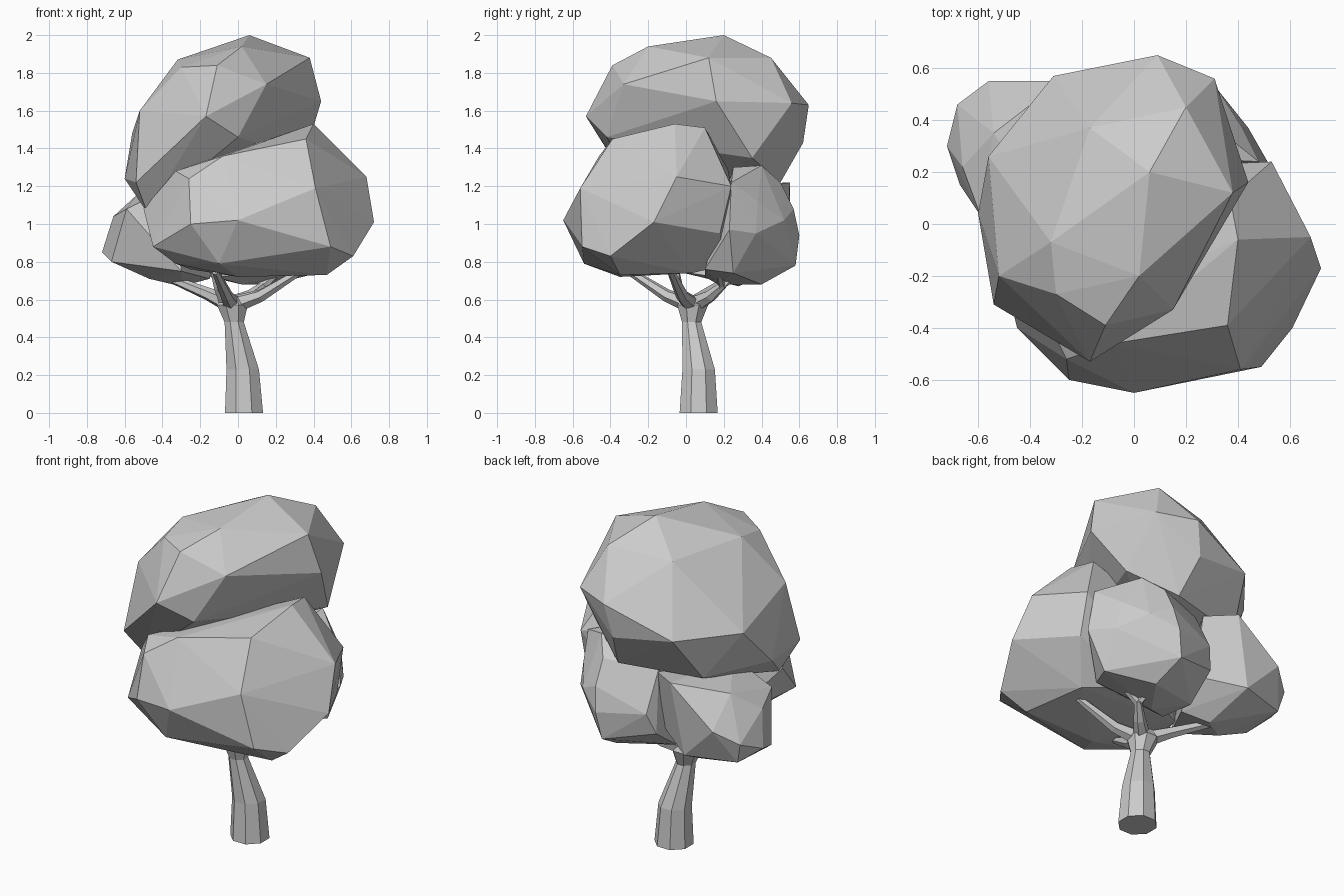
import bpy, bmesh, math
from mathutils import Vector


def finish(name, bm):
    bmesh.ops.recalc_face_normals(bm, faces=bm.faces)
    me = bpy.data.meshes.new(name)
    bm.to_mesh(me)
    bm.free()
    ob = bpy.data.objects.new(name, me)
    bpy.context.collection.objects.link(ob)
    return ob


def foliage(name, points):
    """Faceted leaf mass: the convex hull of its corner points."""
    bm = bmesh.new()
    vs = [bm.verts.new(p) for p in points]
    bmesh.ops.convex_hull(bm, input=vs)
    loose = [v for v in bm.verts if not v.link_faces]
    bmesh.ops.delete(bm, geom=loose, context='VERTS')
    return finish(name, bm)


def limb(name, path, radii, sides, level=False):
    """Tapered tube along a path; level=True keeps rings horizontal."""
    bm = bmesh.new()
    pts = [Vector(p) for p in path]
    rings = []
    for i, p in enumerate(pts):
        d = pts[min(i + 1, len(pts) - 1)] - pts[max(i - 1, 0)]
        q = Vector((0, 0, 1)).rotation_difference(Vector((0, 0, 1)) if level else d)
        ring = []
        for k in range(sides):
            a = 2 * math.pi * (k + 0.5) / sides
            ring.append(bm.verts.new(p + q @ Vector((math.cos(a), math.sin(a), 0)) * radii[i]))
        rings.append(ring)
    for a, b in zip(rings, rings[1:]):
        for k in range(sides):
            n = (k + 1) % sides
            bm.faces.new((a[k], a[n], b[n], b[k]))
    bm.faces.new(rings[0])
    bm.faces.new(rings[-1])
    return finish(name, bm)


# Trunk with a flared crotch
limb("trunk", [(.032, .067, 0), (.025, .067, .23), (-.02, .03, .48), (-.03, .035, .57), (-.03, .04, .615)],
     [.109, .093, .055, .088, .06], 8, level=True)

# Branches spreading from the crotch into the crown
hub = (-.03, .035, .57)
for name, path in {
    "branch_left": [hub, (-.16, .11, .63), (-.38, .24, .72)],
    "branch_right": [hub, (.12, -.02, .62), (.33, -.08, .75)],
    "branch_front": [hub, (-.06, -.1, .62), (-.12, -.3, .75)],
    "branch_back": [hub, (.07, .13, .62), (.14, .2, .68)],
}.items():
    limb(name, path, [.05, .034, .02], 6)
limb("twig_back", [(.13, .19, .67), (.1, .28, .75)], [.02, .014], 5)
limb("twig_right", [(.13, .19, .67), (.25, .17, .77)], [.02, .014], 5)
limb("twig_front", [(-.07, -.02, .6), (-.1, -.04, .66), (-.13, -.06, .78)], [.035, .027, .02], 5)

# Upper crown
foliage("upper_crown", [
    (.06, .2, 2), (.02, -.2, 1.94), (-.11, -.39, 1.84), (-.3, -.27, 1.83), (-.32, -.07, 1.87),
    (-.17, .37, 1.85), (.2, .45, 1.88), (.38, .12, 1.88), (.44, .16, 1.65), (.15, -.33, 1.74),
    (-.17, -.53, 1.57), (0, -.42, 1.46), (-.52, -.2, 1.6), (-.54, -.31, 1.22), (-.6, .04, 1.24),
    (-.48, -.2, 1.06), (-.56, .26, 1.48), (-.31, .57, 1.48), (.09, .65, 1.63), (.31, .56, 1.64),
    (.05, .62, 1.43), (.1, .5, 1.22), (-.38, .38, 1.21), (.35, .35, 1.35)])

# Lower front crown
foliage("front_crown", [
    (.4, -.06, 1.53), (.37, .1, 1.51), (.36, -.39, 1.45), (-.08, -.46, 1.36), (-.26, -.52, 1.24),
    (.41, -.56, 1.19), (.68, -.05, 1.25), (.72, -.17, 1.01), (.61, -.4, .83), (.49, -.55, .88),
    (0, -.65, 1.02), (-.25, -.6, 1), (-.45, -.4, .88), (-.1, -.54, .79), (-.33, -.35, .79),
    (0, -.35, .72), (.47, -.35, .73), (.4, .03, .74), (.53, .18, .95), (.53, .24, 1.2),
    (.1, .22, 1.3), (-.33, -.38, 1.28), (-.5, -.2, 1.08), (-.25, .05, .76), (.1, .2, .78)])

# Side crown, back left
foliage("left_crown", [
    (-.72, .3, .85), (-.68, .46, .92), (-.66, .22, 1.04), (-.56, .55, 1), (-.54, .35, 1.15),
    (-.67, .15, .8), (-.65, .44, .8), (-.59, .03, 1.08), (-.47, .15, .71), (-.3, .28, .67),
    (-.15, .22, .71), (-.36, .53, .8), (-.28, .55, 1.22), (-.3, -.05, .75), (-.35, .05, 1.2),
    (-.12, .44, 1.2), (-.12, .38, .85)])

# Side crown, back right
foliage("back_crown", [
    (.52, .23, .97), (.3, .25, 1.3), (.28, .4, 1.31), (.2, .5, 1.22), (.2, .57, 1.08),
    (.18, .6, .94), (.15, .58, .78), (.18, .4, .68), (.02, .17, .68), (.42, .25, .74),
    (-.1, .52, .97), (-.15, .3, .72), (-.14, .48, .85), (-.1, .4, 1.2), (.44, .37, .95),
    (.48, .24, 1.22), (.35, .1, .76), (-.12, .1, .72), (.41, .38, 1.12), (.32, .52, 1.02)])
